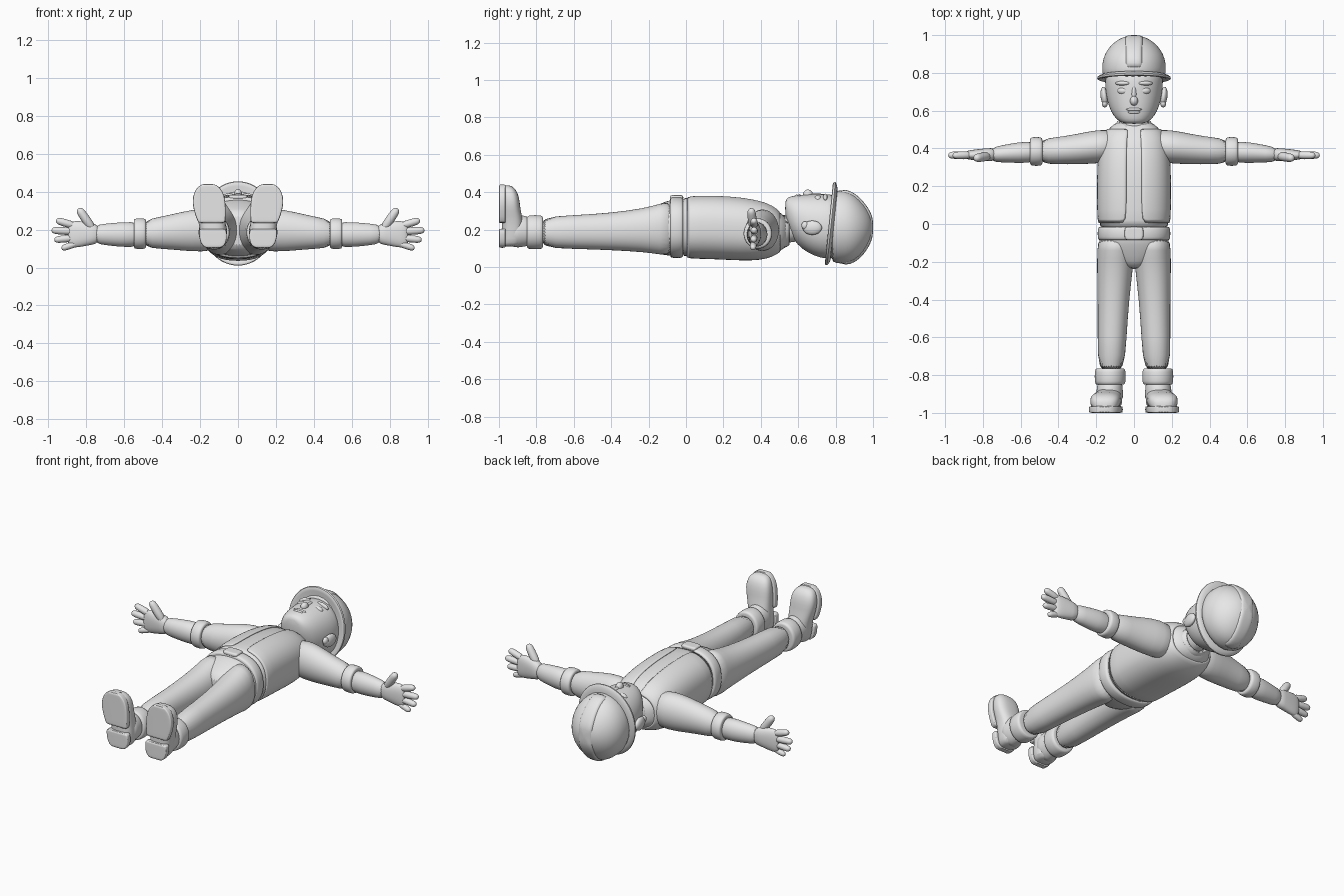
import bpy, bmesh, math
from mathutils import Matrix, Vector

grey = bpy.data.materials.new("plain grey")
grey.diffuse_color = (0.8, 0.8, 0.8, 1)

def spow(v, p):
    return math.copysign(abs(v) ** (2 / p), v)

def finish(bm, name, mirror=False, subdiv=1, thick=0):
    bmesh.ops.recalc_face_normals(bm, faces=bm.faces[:])
    me = bpy.data.meshes.new(name)
    bm.to_mesh(me)
    bm.free()
    me.materials.append(grey)
    me.polygons.foreach_set("use_smooth", [True] * len(me.polygons))
    me.set_sharp_from_angle(angle=math.radians(50))
    ob = bpy.data.objects.new(name, me)
    bpy.context.collection.objects.link(ob)
    if thick:
        m = ob.modifiers.new("thickness", 'SOLIDIFY')
        m.thickness = thick
        m.offset = -1
    if subdiv:
        ob.modifiers.new("smooth", 'SUBSURF').levels = subdiv
        ob.modifiers["smooth"].render_levels = subdiv
    if mirror:
        ob.modifiers.new("mirror", 'MIRROR')
    return ob

def loft(name, axis, rings, power=2.0, n=28, gap=0, matrix=None, **kw):
    """Rings are (position, centre a, centre b, radius a, radius b)."""
    bm = bmesh.new()
    rows = []
    for t, a, b, ra, rb in rings:
        row = []
        for i in range(n):
            ang = math.pi / 2 + gap + (math.tau - 2 * gap) * i / (n - 1 if gap else n)
            u = a + ra * spow(math.cos(ang), power)
            v = b + rb * spow(math.sin(ang), power)
            co = {'x': (t, u, v), 'y': (u, t, v), 'z': (u, v, t)}[axis]
            row.append(bm.verts.new(co))
        rows.append(row)
    for r, s in zip(rows, rows[1:]):
        for i in range(n - 1 if gap else n):
            j = (i + 1) % n
            bm.faces.new((r[i], r[j], s[j], s[i]))
    if not gap:
        bm.faces.new(rows[0])
        bm.faces.new(rows[-1])
    if matrix:
        bm.transform(matrix)
    return finish(bm, name, **kw)

def band(name, axis, t0, t1, a, b, ra, rb, r=0.008, **kw):
    """Rounded band such as a cuff or a belt."""
    return loft(name, axis, [(t0, a, b, ra - 2.5 * r, rb - 2.5 * r), (t0, a, b, ra - r, rb - r),
                             (t0 + r, a, b, ra, rb), (t1 - r, a, b, ra, rb),
                             (t1, a, b, ra - r, rb - r),
                             (t1, a, b, ra - 2.5 * r, rb - 2.5 * r)], **kw)

def ball(name, loc, size, rot=(0, 0, 0), mirror=False):
    bm = bmesh.new()
    bmesh.ops.create_uvsphere(bm, u_segments=24, v_segments=14, radius=1)
    rotm = Matrix.Rotation(rot[2], 4, 'Z') @ Matrix.Rotation(rot[1], 4, 'Y') @ Matrix.Rotation(rot[0], 4, 'X')
    bm.transform(Matrix.Translation(loc) @ rotm @ Matrix.Diagonal((*size, 1)))
    return finish(bm, name, mirror, 0)

def finger(name, start, end, r):
    """Rounded capsule from start to end."""
    a, b = Vector(start), Vector(end)
    d = b - a
    h = d.length
    mat = Matrix.Translation(a) @ d.to_track_quat('X', 'Y').to_matrix().to_4x4()
    loft(name, 'x', [(0, 0, 0, r, r), (h * .5, 0, 0, r, r), (h - r, 0, 0, r * .95, r * .95),
                     (h - r * .35, 0, 0, r * .75, r * .75), (h, 0, 0, r * .3, r * .3)],
         n=12, matrix=mat, mirror=True)

# Torso, vest and waist
torso = [(-.03, 0, .212, .183, .157), (0, 0, .214, .185, .16), (.15, 0, .215, .187, .163),
         (.3, 0, .205, .186, .162), (.4, 0, .197, .178, .151), (.46, 0, .194, .166, .131),
         (.51, 0, .188, .13, .097), (.55, 0, .185, .085, .073)]
loft("shirt", 'y', torso, 2.4)
loft("vest", 'y', [(max(t, 0), a, b, ra + .01, rb + .01) for t, a, b, ra, rb in torso[1:-1]],
     2.4, n=33, gap=.15, thick=.014)
loft("hips", 'y', [(-.24, 0, .195, .05, .09), (-.2, 0, .197, .12, .112), (-.14, 0, .203, .178, .136),
                   (-.08, 0, .21, .188, .152), (-.01, 0, .212, .186, .157)], 2.3)
band("belt", 'y', -.085, -.015, 0, .212, .194, .165, power=2.4)
band("buckle", 'z', .36, .384, 0, -.05, .05, .036, r=.006, power=5)

# Neck, collar and collar flaps
loft("neck", 'y', [(.45, 0, .19, .07, .07), (.55, 0, .2, .066, .07), (.65, 0, .22, .07, .08)])
loft("collar", 'y', [(.5, 0, .19, .115, .095), (.53, 0, .19, .098, .088), (.555, 0, .192, .08, .076),
                     (.555, 0, .192, .07, .066), (.52, 0, .19, .07, .066)])
bm = bmesh.new()
bm.faces.new([bm.verts.new(c) for c in ((.005, .485, .288), (.045, .445, .325),
                                        (.095, .49, .272), (.075, .545, .235), (.04, .54, .262))])
finish(bm, "collar_flap", True, 0, .016)

# Head and face
loft("head", 'y', [(.53, 0, .315, .05, .04), (.543, 0, .295, .08, .078), (.575, 0, .262, .112, .12),
                   (.62, 0, .242, .133, .146), (.68, 0, .225, .149, .165),
                   (.75, 0, .216, .156, .176), (.85, 0, .214, .15, .17)], 2.15)
ball("nose", (0, .652, .388), (.021, .026, .026))
ball("nose_bridge", (0, .69, .38), (.014, .045, .017))
ball("eyelid", (.058, .705, .364), (.03, .02, .02), (0, .2, 0), True)
ball("brow", (.06, .745, .372), (.04, .012, .018), (0, .25, 0), True)
ball("upper_lip", (0, .607, .378), (.042, .009, .012))
ball("lower_lip", (0, .592, .376), (.034, .009, .012))
ball("ear", (.157, .675, .21), (.02, .052, .038), (0, 0, -.12), True)
ball("ear_lobe", (.155, .637, .222), (.015, .02, .022), (0, 0, 0), True)

# Hard hat: dome, raised ridge and tilted brim
dome = [(.77, 0, .215, .168, .19), (.8, 0, .215, .169, .194), (.85, 0, .213, .17, .199),
        (.9, 0, .209, .157, .182), (.95, 0, .208, .122, .134), (.983, 0, .21, .075, .08),
        (.997, 0, .212, .035, .038)]
loft("hat_dome", 'y', dome)
loft("hat_ridge", 'y', [(t + .004, a, b, min(.062 - (t - .77) * .06, ra), rb + .005)
                        for t, a, b, ra, rb in dome[1:]], 4.5)
tilt = Matrix.Identity(4)
tilt[1][2], tilt[1][3] = .1, -.0235
loft("hat_brim", 'y', [(.778, 0, .225, .15, .17), (.762, 0, .23, .18, .205), (.765, 0, .233, .196, .224),
                       (.778, 0, .233, .198, .226), (.784, 0, .231, .185, .212),
                       (.798, 0, .222, .168, .196)], matrix=tilt)

# Arms: sleeve, rolled cuff, forearm and palm
loft("sleeve", 'x', [(.08, .415, .195, .085, .1), (.19, .411, .198, .09, .117), (.3, .396, .192, .081, .102),
                     (.4, .388, .184, .072, .085), (.51, .384, .178, .066, .074)], mirror=True)
band("sleeve_cuff", 'x', .485, .55, .384, .179, .077, .082, mirror=True)
loft("forearm", 'x', [(.5, .382, .175, .06, .069), (.62, .378, .174, .055, .066),
                      (.7, .371, .175, .045, .056), (.76, .367, .176, .038, .05)], mirror=True)
loft("palm", 'x', [(.73, .368, .176, .037, .049), (.78, .367, .179, .034, .06),
                   (.84, .366, .177, .029, .07), (.88, .365, .174, .024, .07),
                   (.9, .365, .174, .014, .055)], 2.3, mirror=True)
finger("index_finger", (.86, .365, .22), (.96, .363, .25), .021)
finger("middle_finger", (.86, .365, .19), (.984, .364, .197), .021)
finger("ring_finger", (.86, .364, .157), (.97, .362, .146), .02)
finger("little_finger", (.85, .362, .128), (.932, .358, .1), .018)
finger("thumb", (.765, .36, .2), (.842, .348, .312), .025)

# Legs with rolled cuffs
loft("leg", 'y', [(-.06, .095, .208, .096, .15), (-.14, .097, .203, .097, .137), (-.22, .1, .197, .097, .118),
                  (-.4, .109, .19, .083, .1), (-.6, .116, .187, .077, .09),
                  (-.8, .122, .185, .07, .084)], 2.15, mirror=True)
band("leg_cuff", 'y', -.85, -.765, .126, .186, .083, .092, mirror=True)

# Shoes: ankle, upper, welt and two-part sole
loft("shoe_ankle", 'y', [(-.95, .13, .19, .074, .088), (-.89, .129, .192, .072, .088),
                         (-.865, .128, .192, .067, .082), (-.82, .126, .188, .064, .075)], mirror=True)

def shoe_ring(z, cx, rx, top):
    return (z, cx, (top - .985) / 2, rx, (top + .985) / 2)

loft("shoe_upper", 'z', [shoe_ring(*r) for r in (
    (.108, .128, .04, -.9), (.125, .128, .064, -.875), (.18, .13, .07, -.87), (.25, .138, .071, -.87),
    (.3, .147, .078, -.885), (.35, .153, .082, -.888), (.4, .154, .073, -.9),
    (.425, .155, .054, -.92), (.437, .155, .028, -.94))], 2.6, mirror=True)
loft("shoe_heel", 'z', [(.102, .13, -.982, .035, .018), (.115, .13, -.982, .06, .018),
                        (.15, .131, -.982, .074, .018), (.2, .134, -.982, .073, .018),
                        (.205, .134, -.982, .068, .018)], 8, mirror=True)
loft("shoe_sole", 'z', [(.235, .138, -.982, .066, .018), (.24, .139, -.982, .073, .018),
                        (.3, .149, -.982, .084, .018), (.35, .154, -.982, .088, .018),
                        (.4, .155, -.982, .077, .018), (.43, .156, -.982, .052, .018),
                        (.442, .156, -.982, .03, .018)], 8, mirror=True)
